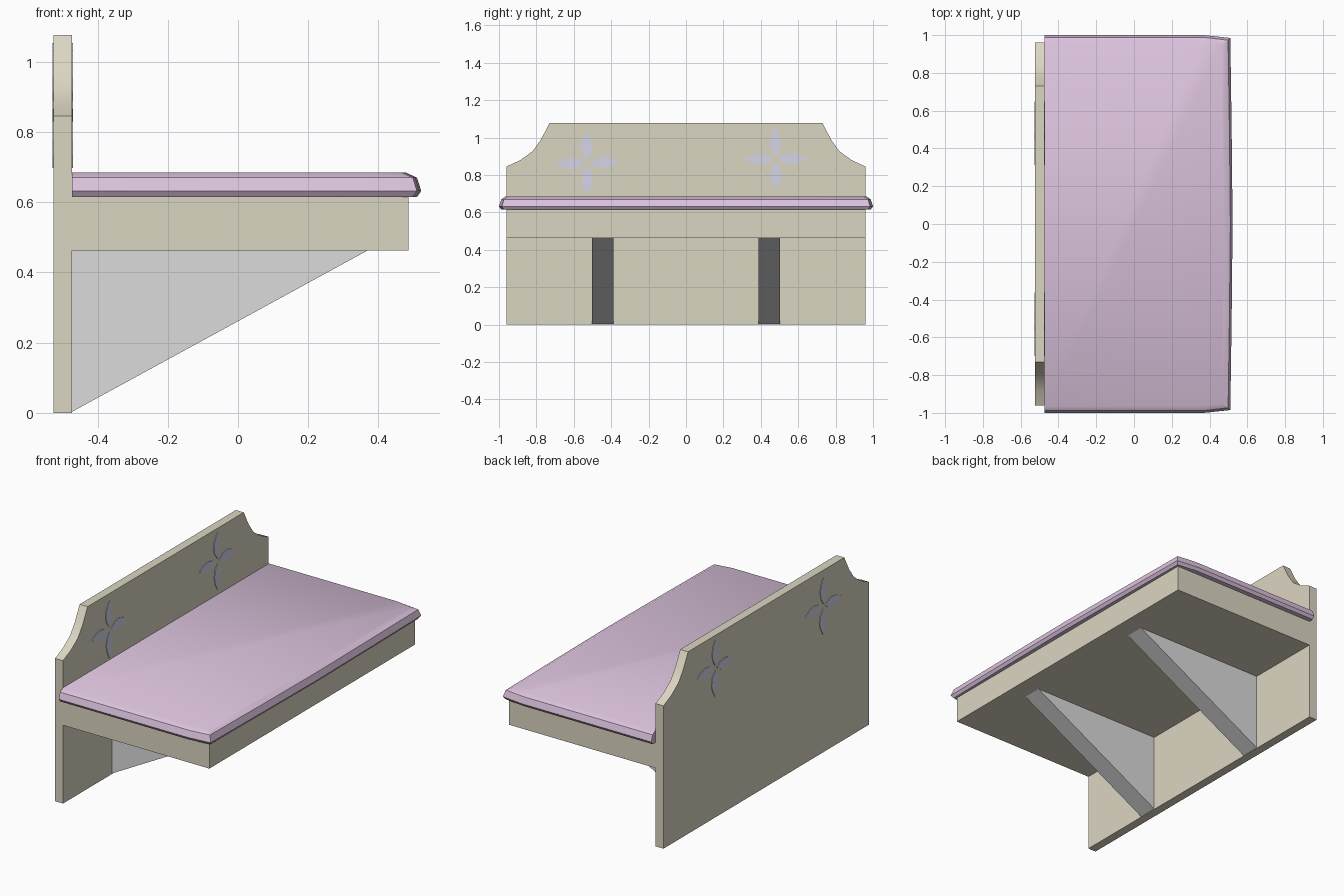
import bpy
import math

if "Cube" in bpy.data.objects:
    bpy.data.objects.remove(bpy.data.objects["Cube"])


def material(name, rgb):
    m = bpy.data.materials.new(name)
    m.diffuse_color = (*rgb, 1)
    m.use_nodes = True
    m.node_tree.nodes["Principled BSDF"].inputs["Base Color"].default_value = m.diffuse_color
    return m


CREAM = material("cream_wood", (0.71, 0.67, 0.54))
PINK = material("pink_cushion", (0.72, 0.55, 0.73))
GREY = material("grey_bracket", (0.71, 0.71, 0.71))
LILAC = material("pale_lilac", (0.68, 0.68, 0.82))


def make(name, verts, faces, mat, smooth=0):
    me = bpy.data.meshes.new(name)
    me.from_pydata(verts, [], faces)
    me.materials.append(mat)
    ob = bpy.data.objects.new(name, me)
    bpy.context.collection.objects.link(ob)
    bpy.ops.object.select_all(action='DESELECT')
    ob.select_set(True)
    bpy.context.view_layer.objects.active = ob
    # consistent outward normals
    bpy.ops.object.mode_set(mode='EDIT')
    bpy.ops.mesh.select_all(action='SELECT')
    bpy.ops.mesh.normals_make_consistent(inside=False)
    bpy.ops.object.mode_set(mode='OBJECT')
    if smooth:
        bpy.ops.object.shade_smooth_by_angle(angle=math.radians(smooth))
    return ob


def loft(name, rings, mat, smooth=0):
    """Closed solid through rings of equal point count."""
    n = len(rings[0])
    verts = [p for r in rings for p in r]
    faces = [list(range(n)), list(range(len(verts) - n, len(verts)))]
    for k in range(len(rings) - 1):
        for i in range(n):
            j = (i + 1) % n
            faces.append([k * n + i, k * n + j, (k + 1) * n + j, (k + 1) * n + i])
    return make(name, verts, faces, mat, smooth)


def extrude_x(name, yz, x0, x1, mat, smooth=0):
    return loft(name, [[(x, y, z) for y, z in yz] for x in (x0, x1)], mat, smooth)


def extrude_y(name, xz, y0, y1, mat):
    return loft(name, [[(x, y, z) for x, z in xz] for y in (y0, y1)], mat)


BACK, INNER = -0.525, -0.473

# back board with scooped upper corners
half = [(0.96, 0), (0.96, 0.845), (0.885, 0.88), (0.82, 0.927), (0.775, 0.99), (0.73, 1.077)]
extrude_x("back_board", half + [(-y, z) for y, z in reversed(half)], BACK, INNER, CREAM, 35)

# seat base slab
extrude_y("seat_base", [(INNER, 0.463), (0.485, 0.463), (0.485, 0.62), (INNER, 0.62)], -0.96, 0.96, CREAM)

# triangular brackets
for side, y in (("left", -0.445), ("right", 0.445)):
    extrude_y(side + "_bracket", [(INNER, 0.003), (INNER, 0.463), (0.37, 0.463)], y - 0.057, y + 0.057, GREY)

# cushion with rounded rim and slightly bowed front
rings = []
for z, d, s in ((0.615, 0.012, 0.012), (0.632, 0, 0), (0.670, 0.012, 0.012), (0.685, 0.045, 0.035)):
    edge = [(INNER, 1 - s), (0.37, 1 - s), (0.510 - d, 0.985 - s), (0.517 - d, 0.5), (0.522 - d, 0)]
    rings.append([(x, y, z) for x, y in edge] + [(x, -y, z) for x, y in reversed(edge[:-1])])
loft("seat_cushion", rings, PINK, 35)

# four-petal flowers on both faces of the back board
petal = [(0.015, 0), (0.05, 0.026), (0.09, 0.035), (0.13, 0.024), (0.168, 0),
         (0.13, -0.02), (0.09, -0.028), (0.05, -0.022)]
for label, cy, cz in (("left", -0.53, 0.865), ("right", 0.48, 0.885)):
    for face, x0, x1 in (("front", INNER, INNER + 0.003), ("rear", BACK - 0.003, BACK)):
        for k in range(4):
            a = k * math.pi / 2
            c, s = math.cos(a), math.sin(a)
            pts = [(cy + u * c - v * s, cz + u * s + v * c) for u, v in petal]
            extrude_x(f"{label}_{face}_petal_{k}", pts, x0, x1, LILAC)
